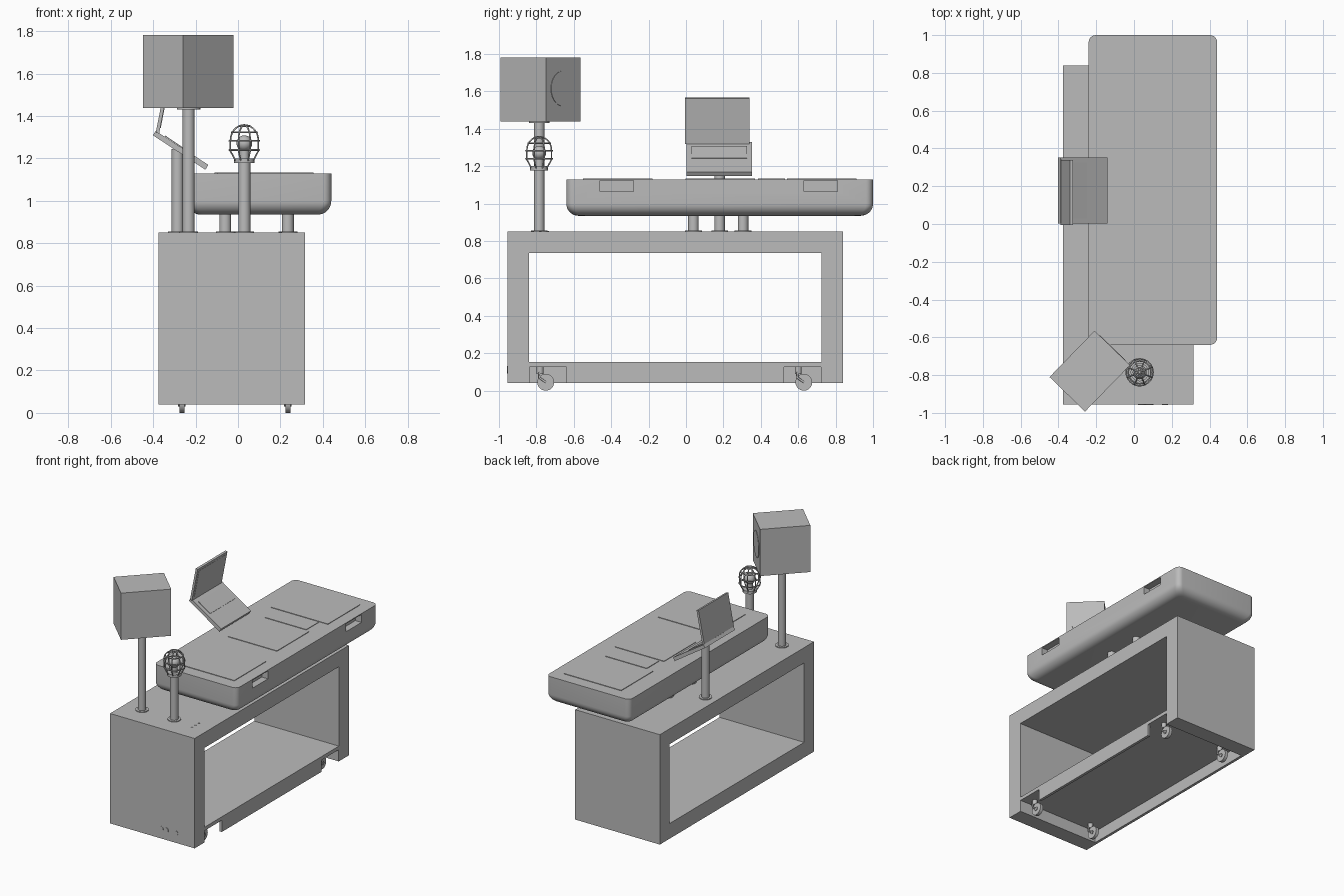
import bpy, bmesh, math
from mathutils import Vector, Matrix

if "Cube" in bpy.data.objects:
    bpy.data.objects.remove(bpy.data.objects["Cube"])

grey = bpy.data.materials.new("warm_grey")
grey.use_nodes = True
GREY = (0.5, 0.5, 0.5, 1)
grey.diffuse_color = GREY
grey.node_tree.nodes["Principled BSDF"].inputs["Base Color"].default_value = GREY


def finish(name, bm, smooth=False):
    bmesh.ops.recalc_face_normals(bm, faces=bm.faces)
    mesh = bpy.data.meshes.new(name)
    bm.to_mesh(mesh)
    bm.free()
    mesh.materials.append(grey)
    ob = bpy.data.objects.new(name, mesh)
    bpy.context.collection.objects.link(ob)
    if smooth:
        activate(ob)
        bpy.ops.object.shade_smooth_by_angle(angle=math.radians(35))
    return ob


def activate(ob):
    bpy.ops.object.select_all(action='DESELECT')
    ob.select_set(True)
    bpy.context.view_layer.objects.active = ob


def box(name, x, y, z):
    """Box from three (low, high) ranges."""
    bm = bmesh.new()
    bmesh.ops.create_cube(bm, size=1)
    for v in bm.verts:
        v.co = [(a + b) / 2 + c * (b - a) for (a, b), c in zip((x, y, z), v.co)]
    return finish(name, bm)


def rod(name, start, end, r, sides=24):
    """Cylinder between two points."""
    a, b = Vector(start), Vector(end)
    bm = bmesh.new()
    turn = (b - a).to_track_quat('Z', 'Y').to_matrix().to_4x4()
    bmesh.ops.create_cone(bm, cap_ends=True, segments=sides, radius1=r, radius2=r,
                          depth=(b - a).length, matrix=Matrix.Translation((a + b) / 2) @ turn)
    return finish(name, bm, True)


def cut(target, *ranges):
    """Subtract a box and discard the cutter."""
    cutter = box("cutter", *ranges)
    mod = target.modifiers.new("cut", 'BOOLEAN')
    mod.operation = 'DIFFERENCE'
    mod.solver = 'EXACT'
    mod.object = cutter
    activate(target)
    bpy.ops.object.modifier_apply(modifier=mod.name)
    bpy.data.objects.remove(cutter)


def wire(name, points, r, closed=False):
    """Round wire through points."""
    cu = bpy.data.curves.new(name, 'CURVE')
    cu.dimensions = '3D'
    cu.bevel_depth = r
    cu.bevel_resolution = 2
    sp = cu.splines.new('POLY')
    sp.points.add(len(points) - 1)
    for p, co in zip(sp.points, points):
        p.co = (*co, 1)
    sp.use_cyclic_u = closed
    cu.materials.append(grey)
    ob = bpy.data.objects.new(name, cu)
    bpy.context.collection.objects.link(ob)


# Cart frame: open through the sides, hollow underneath, caster notches on one side
frame = box("cart_frame", (-.375, .315), (-.955, .84), (.04, .85))
cut(frame, (-1, 1), (-.84, .725), (.152, .737))
cut(frame, (-.355, .295), (-.838, .723), (0, .127))
for y in (-.838, .523):
    cut(frame, (.28, .4), (y, y + .2), (0, .126))

# Casters
for x in (-.265, .235):
    for y in (-.75, .63):
        rod("caster_wheel", (x - .012, y, .045), (x + .012, y, .045), .045)
        rod("caster_hub", (x - .018, y, .045), (x + .018, y, .045), .014, 12)
        rod("caster_stem", (x, y - .03, .09), (x, y - .03, .128), .018, 16)
        for s in (-.016, .016):
            wire("caster_fork", [(x + s, y, .045), (x + s, y - .035, .07), (x + s, y - .035, .1)], .006)

# Sockets on the front end and indicator dots on the top
for x, r in ((.04, .02), (.082, .02), (.165, .016)):
    rod("front_socket", (x, -.952, .112), (x, -.958, .112), r)
for y in (-.74, -.78, -.82):
    rod("indicator_dot", (.2, y, .845), (.2, y, .853), .007, 12)


# Table tray: rounded outline lofted up a rounded underside
def outline(inset, z, r=.038, n=6):
    pts = []
    hx, hy = .34 - inset - r, .82 - inset - r
    for k, (sx, sy) in enumerate(((1, 1), (-1, 1), (-1, -1), (1, -1))):
        for i in range(n + 1):
            a = (k + i / n) * math.pi / 2
            pts.append((.1 + sx * hx + r * math.cos(a), .18 + sy * hy + r * math.sin(a), z))
    return pts


bm = bmesh.new()
R = .065
angles = [i * math.pi / 16 for i in range(9)]
levels = [(R * (1 - math.sin(a)), .935 + R * (1 - math.cos(a))) for a in angles] + [(0, 1.13)]
rings = [[bm.verts.new(p) for p in outline(*lv)] for lv in levels]
for lo, hi in zip(rings, rings[1:]):
    for i in range(len(lo)):
        j = (i + 1) % len(lo)
        bm.faces.new((lo[i], lo[j], hi[j], hi[i]))
bm.faces.new(rings[0])
bm.faces.new(rings[-1])
tray = finish("table_tray", bm)
for y in (-.46, .63):
    cut(tray, (.39, .5), (y, y + .18), (1.065, 1.123))
activate(tray)
bpy.ops.object.shade_smooth_by_angle(angle=math.radians(30))

# Thin panels on the tray
for x, y in (((-.10, .355), (-.55, -.18)), ((-.08, .32), (-.003, .37)),
             ((-.05, .287), (.385, .528)), ((-.11, .355), (.54, .912))):
    box("tray_panel", x, y, (1.126, 1.134))


# Posts with flanges
def post(name, x, y, top, r=.028):
    rod(name, (x, y, .84), (x, y, top), r)
    rod(name + "_flange", (x, y, .848), (x, y, .856), r * 1.6)


for x in (-.06, .235):
    for y in (.04, .305):
        post("tray_leg", x, y, .95)
post("laptop_post", -.285, .18, 1.245)
post("speaker_post", -.233, -.785, 1.44)
post("lamp_post", .03, -.785, 1.18)

# Laptop: two slabs extruded from side profiles
def slab(name, profile, y0, y1):
    bm = bmesh.new()
    a, b = [[bm.verts.new((x, y, z)) for x, z in profile] for y in (y0, y1)]
    bm.faces.new(a)
    bm.faces.new(b)
    for i in range(4):
        j = (i + 1) % 4
        bm.faces.new((a[i], a[j], b[j], b[i]))
    return finish(name, bm)


slab("laptop_base", [(-.402, 1.31), (-.388, 1.33), (-.14, 1.17), (-.154, 1.147)], .002, .352)
slab("laptop_screen", [(-.372, 1.318), (-.324, 1.563), (-.340, 1.566), (-.388, 1.322)], -.006, .34)
slab("laptop_display", [(-.364, 1.345), (-.326, 1.545), (-.330, 1.545), (-.368, 1.345)], .012, .322)
slab("laptop_keyboard", [(-.345, 1.305), (-.343, 1.308), (-.248, 1.244), (-.250, 1.241)], .03, .325)

# Speaker box turned about its post, with a round driver on one face
speaker = box("speaker_box", (-.171, .171), (-.131, .131), (1.438, 1.782))
spin = Matrix.Translation((-.234, -.779, 0)) @ Matrix.Rotation(math.radians(45.8), 4, 'Z')
speaker.data.transform(spin)
driver = rod("speaker_driver", (.168, 0, 1.615), (.174, 0, 1.615), .095, 40)
driver.data.transform(spin)
rod("speaker_mount", (-.233, -.785, 1.43), (-.233, -.785, 1.44), .055)

# Caged lamp
LX, LY = .03, -.785
rod("lamp_collar", (LX, LY, 1.178), (LX, LY, 1.2), .048)
rod("lamp_neck", (LX, LY, 1.2), (LX, LY, 1.25), .022)
bm = bmesh.new()
bmesh.ops.create_uvsphere(bm, u_segments=24, v_segments=16, radius=.037,
                          matrix=Matrix.Translation((LX, LY, 1.272)))
finish("lamp_bulb", bm, True)
dome = [(.071 * math.cos(t * math.pi / 14), 1.287 + .071 * math.sin(t * math.pi / 14)) for t in range(8)]
profile = [(.045, 1.19), (.071, 1.235)] + dome
for k in range(8):
    a = (k + .5) * math.pi / 4
    wire("cage_rib", [(LX + r * math.cos(a), LY + r * math.sin(a), z) for r, z in profile], .004)
for r, z in ((.071, 1.24), (.071, 1.283), (.06, 1.324), (.025, 1.353)):
    wire("cage_ring", [(LX + r * math.cos(k * math.pi / 16), LY + r * math.sin(k * math.pi / 16), z)
                       for k in range(32)], .004, True)
